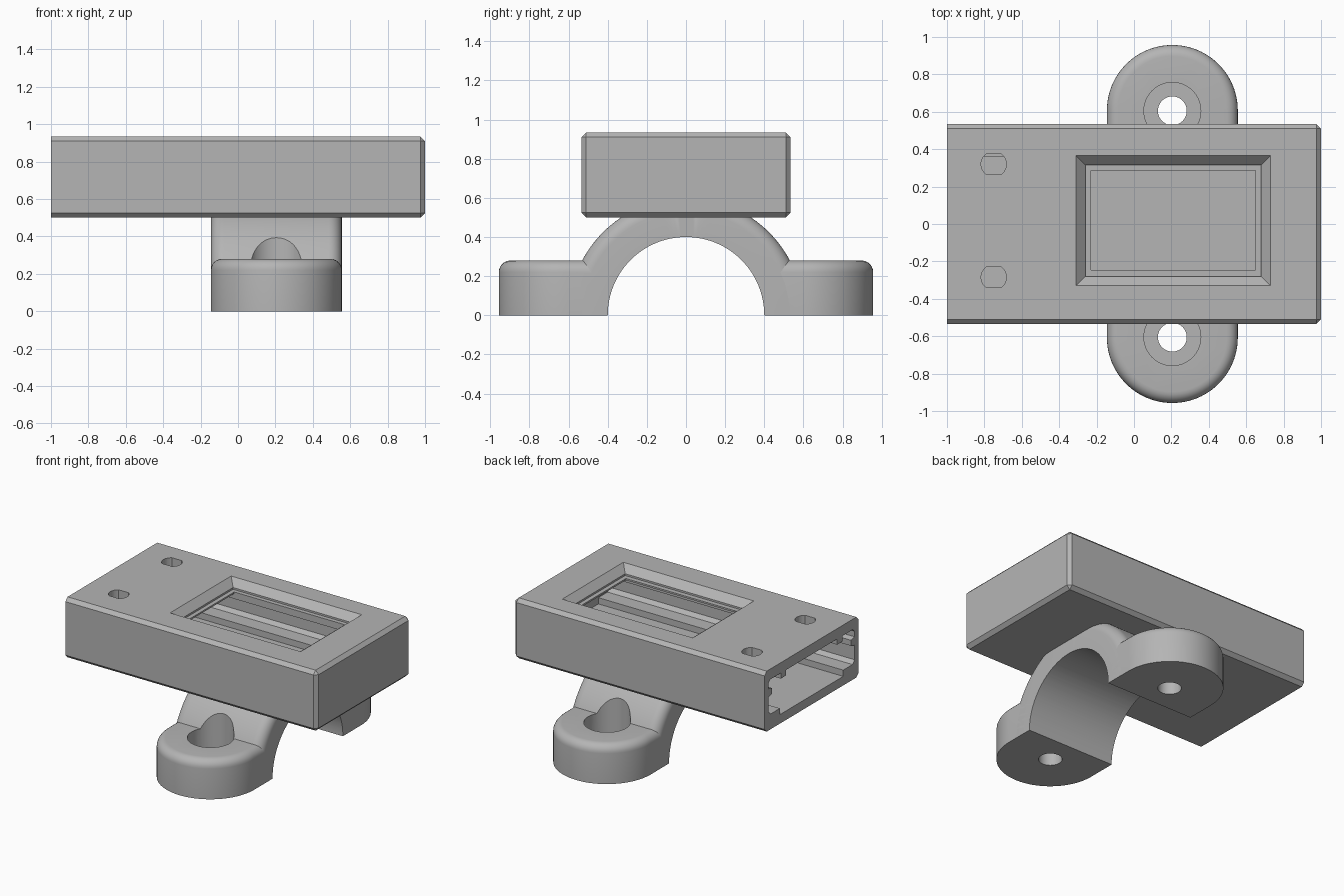
import bpy
import bmesh
from math import cos, sin, pi, radians

if "Cube" in bpy.data.objects:
    bpy.data.objects.remove(bpy.data.objects["Cube"], do_unlink=True)

grey = bpy.data.materials.new("plain grey")
grey.use_nodes = True
grey.diffuse_color = (0.46, 0.46, 0.46, 1)
grey.node_tree.nodes["Principled BSDF"].inputs["Base Color"].default_value = (0.46, 0.46, 0.46, 1)

MID = 0.205      # x centre of the bracket
HALF = 0.35      # half width of the bracket
FOOT_Y = 0.605   # y of the screw holes


def finish(name, bm):
    bmesh.ops.recalc_face_normals(bm, faces=bm.faces)
    mesh = bpy.data.meshes.new(name)
    bm.to_mesh(mesh)
    bm.free()
    ob = bpy.data.objects.new(name, mesh)
    bpy.context.collection.objects.link(ob)
    mesh.materials.append(grey)
    return ob


def loft(rings):
    """Closed solid through rings of equal point count."""
    bm = bmesh.new()
    loops = [[bm.verts.new(p) for p in ring] for ring in rings]
    n = len(loops[0])
    for a, b in zip(loops, loops[1:]):
        for i in range(n):
            j = (i + 1) % n
            bm.faces.new((a[i], a[j], b[j], b[i]))
    bm.faces.new(loops[0])
    bm.faces.new(loops[-1])
    return bm


def arc(cx, cy, r, start, end, steps):
    return [(cx + r * cos(radians(start + (end - start) * i / steps)),
             cy + r * sin(radians(start + (end - start) * i / steps))) for i in range(steps + 1)]


def prism_z(pts, lo, hi):
    return loft([[(x, y, z) for x, y in pts] for z in (lo, hi)])


def prism_x(pts, lo, hi):
    return loft([[(x, y, z) for y, z in pts] for x in (lo, hi)])


def rect(x0, x1, y0, y1):
    return [(x0, y0), (x1, y0), (x1, y1), (x0, y1)]


def circle(cx, cy, r, n=64):
    return arc(cx, cy, r, 0, 360, n)[:-1]


def cut(ob, cutters):
    bpy.context.view_layer.objects.active = ob
    for c in cutters:
        m = ob.modifiers.new("cut", 'BOOLEAN')
        m.operation = 'DIFFERENCE'
        m.solver = 'EXACT'
        m.object = c
        bpy.ops.object.modifier_apply(modifier=m.name)


def smooth(ob):
    bpy.ops.object.select_all(action='DESELECT')
    ob.select_set(True)
    bpy.context.view_layer.objects.active = ob
    bpy.ops.object.shade_smooth_by_angle(angle=radians(30))


# Case: chamfered box, left sharp around its open end
bm = prism_z(rect(-1, 1, -0.535, 0.535), 0.5, 0.935)
edges = [e for e in bm.edges if max(v.co.x for v in e.verts) > 0
         ]
bmesh.ops.bevel(bm, geom=edges, offset=0.025, segments=1, affect='EDGES')
case = finish("case", bm)

# Cavity with board slots along the walls and two ribs under the top
half = [(0.36, 0.565), (0.36, 0.61), (0.465, 0.61), (0.49, 0.635), (0.49, 0.74),
        (0.45, 0.75), (0.45, 0.79), (0.49, 0.80), (0.49, 0.84), (0.47, 0.86),
        (0.35, 0.86), (0.35, 0.82), (0.29, 0.82), (0.29, 0.86)]
profile = half + [(-y, z) for y, z in reversed(half)]
case_cutters = [finish("cavity_cutter", prism_x(profile, -1.1, 0.95))]

# Window: sloped rim, shallow seat, then an opening into the cavity
rim = []
for grow, z in ((0.055, 0.94), (0, 0.885), (0, 0.872)):
    rim.append([(x, y, z) for x, y in rect(-0.26 - grow, 0.68 + grow, -0.28 - grow, 0.315 + grow)])
case_cutters.append(finish("rim_cutter", loft(rim)))
case_cutters.append(finish("window_cutter", prism_z(rect(-0.23, 0.65, -0.245, 0.285), 0.7, 0.9)))

# Two flat-sided round holes in the top
for y in (0.32, -0.285):
    pts = [(x, max(y - 0.055, min(y + 0.055, py))) for x, py in circle(-0.75, y, 0.0675, 40)]
    case_cutters.append(finish("button_cutter", prism_z(pts, 0.7, 1.0)))
cut(case, case_cutters)

# Cutters shared by the bracket parts
bore = finish("bore_cutter", prism_x(circle(0, 0, 0.4, 128), -0.5, 1))
holes = {}
for s in (1, -1):
    holes[s] = [finish("recess_cutter", prism_z(circle(MID, s * FOOT_Y, 0.152), 0.12, 0.7)),
                finish("screw_cutter", prism_z(circle(MID, s * FOOT_Y, 0.077), -0.1, 0.2))]

# Arch: section with rounded outer edges, swept over half a turn and flattened under the case
section = [(MID - HALF, 0.36), (MID + HALF, 0.36)]
section += arc(MID + HALF - 0.07, 0.53, 0.07, 0, 90, 8)
section += arc(MID - HALF + 0.07, 0.53, 0.07, 90, 180, 8)
steps = 96
rings = [[(x, r * cos(pi * i / steps), min(0.53, r * sin(pi * i / steps))) for x, r in section]
         for i in range(steps + 1)]
arch = finish("bracket_arch", loft(rings))
cut(arch, [bore] + holes[1] + holes[-1])
smooth(arch)

# Feet: round-ended pads with softened top edge
for s, side in ((1, "back"), (-1, "front")):
    rings = []
    levels = [(0, 0)] + [(0.06 * (1 - cos(radians(a))), 0.22 + 0.06 * sin(radians(a)))
                         for a in range(0, 91, 15)]
    for inset, z in levels:
        outline = arc(MID, 0.607, HALF - inset, 0, 180, 48)
        outline += [(MID - HALF + inset, 0.2), (MID + HALF - inset, 0.2)]
        rings.append([(x, s * y, z) for x, y in outline])
    foot = finish(side + "_foot", loft(rings))
    cut(foot, [bore] + holes[s])
    smooth(foot)

# Remove the cutters
for ob in [o for o in bpy.data.objects if "_cutter" in o.name]:
    bpy.data.objects.remove(ob, do_unlink=True)
